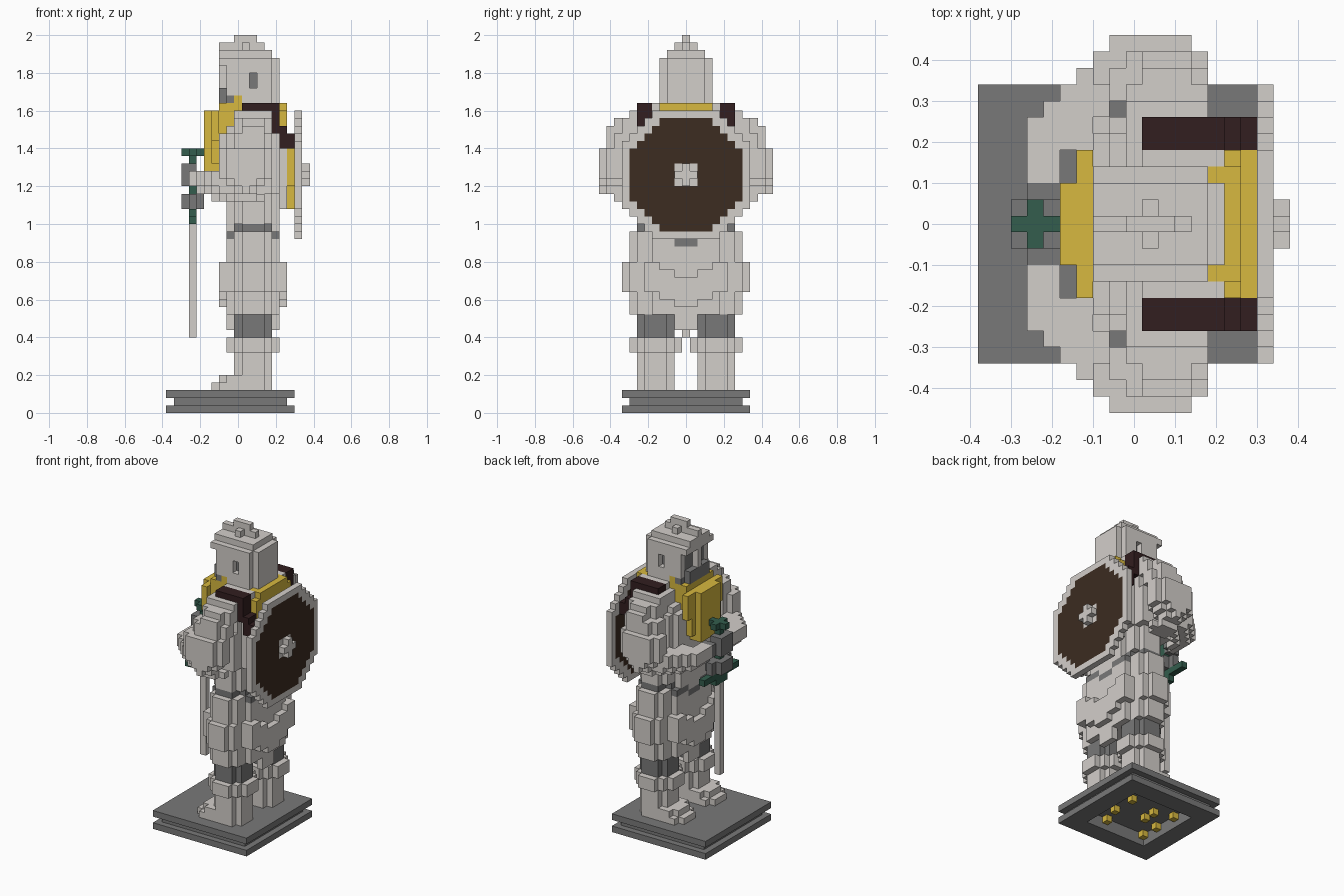
import bpy
import bmesh
from mathutils import Vector

cube = bpy.data.objects.get("Cube")
if cube:
    bpy.data.objects.remove(cube, do_unlink=True)

CELL = 0.04          # size of one building block
taken = {}           # block position -> part name; the first part keeps a block
colour_of = {}       # part name -> colour name

COLOURS = {
    "pale_stone": (0.65, 0.62, 0.59),
    "dark_grey": (0.19, 0.19, 0.19),
    "gold": (0.68, 0.48, 0.05),
    "green": (0.033, 0.11, 0.075),
    "maroon": (0.032, 0.013, 0.014),
    "brown": (0.045, 0.025, 0.015),
}


def make_material(name, rgb):
    mat = bpy.data.materials.new(name)
    mat.use_nodes = True
    mat.diffuse_color = (*rgb, 1)
    mat.node_tree.nodes["Principled BSDF"].inputs["Base Color"].default_value = (*rgb, 1)
    return mat


materials = {name: make_material(name, rgb) for name, rgb in COLOURS.items()}


def span(pair):
    """Inclusive range from a pair, or a single value."""
    low, high = pair if isinstance(pair, tuple) else (pair, pair)
    return range(low, high + 1)


def put(part, x, y, z):
    """Place one block and its mirror image."""
    for side in (y, -y):
        taken.setdefault((x, side, z), part)


def block(part, xs, ys, zs, chop=0):
    """Fill a box of blocks, with stepped vertical corners if chop > 0."""
    xs, ys = span(xs), span(ys)
    for x in xs:
        for y in ys:
            corner = min(x - xs[0], xs[-1] - x) + min(y - ys[0], ys[-1] - y)
            if corner >= chop:
                for z in span(zs):
                    put(part, x, y, z)


def wide(part, xs, half, zs, chop=0):
    """A box centred on the middle plane."""
    block(part, xs, (-half, half), zs, chop)


def oval(part, xs, half, zs):
    """A centred slab with a full oval outline."""
    middle, radius = sum(xs) / 2, (xs[1] - xs[0] + 1) / 2
    for x in span(xs):
        for y in range(half + 1):
            if (abs(x - middle) / radius) ** 2.4 + (y / (half + 0.5)) ** 2.4 <= 1:
                for z in span(zs):
                    put(part, x, y, z)


def part(name, colour):
    colour_of[name] = colour
    return name


# Plinth, hollow underneath, with small studs in the hollow
studs = part("plinth_studs", "gold")
for x, y in ((-6, 5), (-6, 2), (-3, 1), (2, 2), (1, 5)):
    block(studs, x, y, 1)
plinth = part("plinth", "dark_grey")
for x in span((-9, 7)):
    for y in span((0, 8)):
        hollow = -6 <= x <= 4 and y <= 5
        for z in range(3):
            edge = z == 1 and (x in (-9, 7) or y == 8)
            if not edge and not (hollow and z < 2):
                put(plinth, x, y, z)

# Sword held point down
hilt = part("sword_hilt", "green")
block(hilt, -6, 0, (25, 34))
wide(hilt, (-7, -5), 1, 34, chop=1)
wide(hilt, -6, 4, 26)
wide(hilt, -6, 1, 25)
block(part("sword_blade", "pale_stone"), -6, 0, (10, 24))

# Gloves round the hilt
gloves = part("gloves", "dark_grey")
wide(gloves, (-7, -6), 1, (30, 32))
wide(gloves, (-7, -5), 2, (27, 28), chop=1)
block(gloves, (-6, -5), 2, (30, 31))

# Shield on the back: octagonal rim, board and boss
boss = part("shield_boss", "pale_stone")
wide(boss, 8, 1, (30, 32))
wide(boss, 9, 1, 31)
block(boss, 9, 0, (30, 32))
board, rim = part("shield_board", "brown"), part("shield_rim", "pale_stone")
for y in range(9):
    for z in range(-8, 9):
        reach = y + abs(z)
        if max(y, abs(z)) <= 7 and reach <= 10:
            put(board, 8, y, 31 + z)
        elif reach <= 12:
            put(rim, 8, y, 31 + z)

# Shield straps over the shoulders
straps = part("shield_straps", "maroon")
for x, z in (((1, 5), 40), (5, (37, 39)), (6, (35, 37)), (7, (35, 36))):
    block(straps, x, (5, 6), z)

# Head: shadowed face and ear slots, then the helmet around them
face = part("face", "dark_grey")
wide(face, -1, 2, (41, 45))
wide(face, -1, 3, 41)
wide(face, -2, 2, (41, 42))
block(face, 2, 2, (43, 44))
helmet = part("helmet", "pale_stone")
block(helmet, -2, 0, (43, 45))
wide(helmet, (-2, 4), 3, 46)
wide(helmet, 5, 2, 46)
for x in span((-1, 5)):
    for y in span((0, 3)):
        for z in span((41, 45)):
            ear_slot = x == 2 and y == 3 and z in (43, 44)
            neck_gap = x == 0 and y == 3 and z == 41
            if not (ear_slot or neck_gap) and (x < 5 or y < 3):
                put(helmet, x, y, z)
wide(helmet, (-2, 4), 2, 47)

# Cross-shaped crest
block(helmet, (-2, 3), 0, 48)
block(helmet, 1, 1, 48)
block(helmet, (0, 2), 0, 49)

# Gold collar with front and back panels
tabard = part("tabard", "gold")
wide(tabard, -4, 2, (32, 39))
wide(tabard, -3, 4, (36, 39))
wide(tabard, -3, 3, (33, 35))
wide(tabard, -3, 2, 32)
wide(tabard, -2, 3, (37, 39))
wide(tabard, -1, 3, (38, 39))
wide(tabard, (-2, 6), 3, 40)
block(tabard, 0, 3, 41)
wide(tabard, 6, 4, (37, 39))
wide(tabard, 7, 4, (30, 36))
wide(tabard, 7, 2, (27, 29))

# Belt dipping at the front and back, then the torso
belt = part("belt", "dark_grey")
oval(belt, (0, 4), 6, 24)
torso = part("torso", "pale_stone")
for x in (-1, 5):
    wide(belt, x, 1, 22)
    block(belt, x, (2, 4), 23)
    wide(torso, x, 3, 24)
oval(torso, (-1, 5), 6, (25, 28))
wide(torso, (-2, 5), 6, (29, 36), chop=1)
wide(torso, 6, 4, (27, 36))
wide(torso, (-1, 5), 6, 37, chop=1)
wide(torso, (0, 5), 6, (38, 39))
wide(torso, (1, 5), 4, 40)

# Upper arms, narrowing round the elbow
arms = part("arms", "pale_stone")
block(arms, (0, 4), (5, 7), 39)
block(arms, (0, 4), (6, 9), (37, 38), chop=1)
block(arms, (0, 4), 10, 37, chop=1)
block(arms, (-1, 4), (7, 10), (35, 36), chop=1)
block(arms, (0, 4), 7, (29, 34))
block(arms, (-2, 4), (8, 11), (31, 34), chop=1)
block(arms, (-2, 4), (8, 11), 30, chop=2)
block(arms, (-2, 4), (8, 11), 29, chop=3)
block(arms, (-1, 3), (7, 9), 28, chop=1)

# Forearms bend inward to the hilt; setback rounds them by height
for z, setback in ((28, 3), (29, 1), (30, 0), (31, 0)):
    for y in span((3, 9)):
        front = max(-6, y - 12) + setback
        back = -5 if y < 5 else max(-3, y - 9)
        block(arms, (front, back), y, z)

# Skirt of the tunic, with draped folds and a hanging point front and back
skirt = part("skirt", "pale_stone")
oval(skirt, (-1, 5), 7, (13, 15))
oval(skirt, (-1, 5), 8, (16, 19))
oval(skirt, (-1, 5), 7, (20, 23))
for x, hem in ((-2, -1), (6, 5)):
    for y in range(6):
        lift = y // 2
        block(skirt, x, y, (14 + lift, 17 + lift))
    wide(skirt, hem, 1, (11, 12))

# Legs: dark knees, boot cuffs, shins and feet
block(part("knees", "dark_grey"), (0, 4), (2, 6), (10, 12), chop=1)
boots = part("boots", "pale_stone")
block(boots, (-1, 5), (1, 7), (8, 9), chop=2)
block(boots, (0, 4), (2, 6), (5, 7), chop=1)
block(boots, (-2, 4), (2, 6), 4, chop=1)
block(boots, (-3, 4), (2, 6), 3, chop=1)

# Turn each part's blocks into a mesh of its exposed faces
axes = [Vector(a) for a in ((1, 0, 0), (0, 1, 0), (0, 0, 1))]
for name, colour in colour_of.items():
    bm = bmesh.new()
    for cell, owner in taken.items():
        if owner != name:
            continue
        centre = Vector(cell) + axes[2] / 2
        for n in range(3):
            for sign in (1, -1):
                normal = axes[n] * sign
                if tuple(int(c) for c in Vector(cell) + normal) in taken:
                    continue
                u, v = axes[(n + 1) % 3] / 2 * sign, axes[(n + 2) % 3] / 2
                middle = centre + normal / 2
                corners = (middle - u - v, middle + u - v, middle + u + v, middle - u + v)
                bm.faces.new([bm.verts.new(c * CELL) for c in corners])
    bmesh.ops.remove_doubles(bm, verts=bm.verts, dist=CELL / 10)
    mesh = bpy.data.meshes.new(name)
    bm.to_mesh(mesh)
    bm.free()
    mesh.materials.append(materials[colour])
    bpy.context.collection.objects.link(bpy.data.objects.new(name, mesh))
